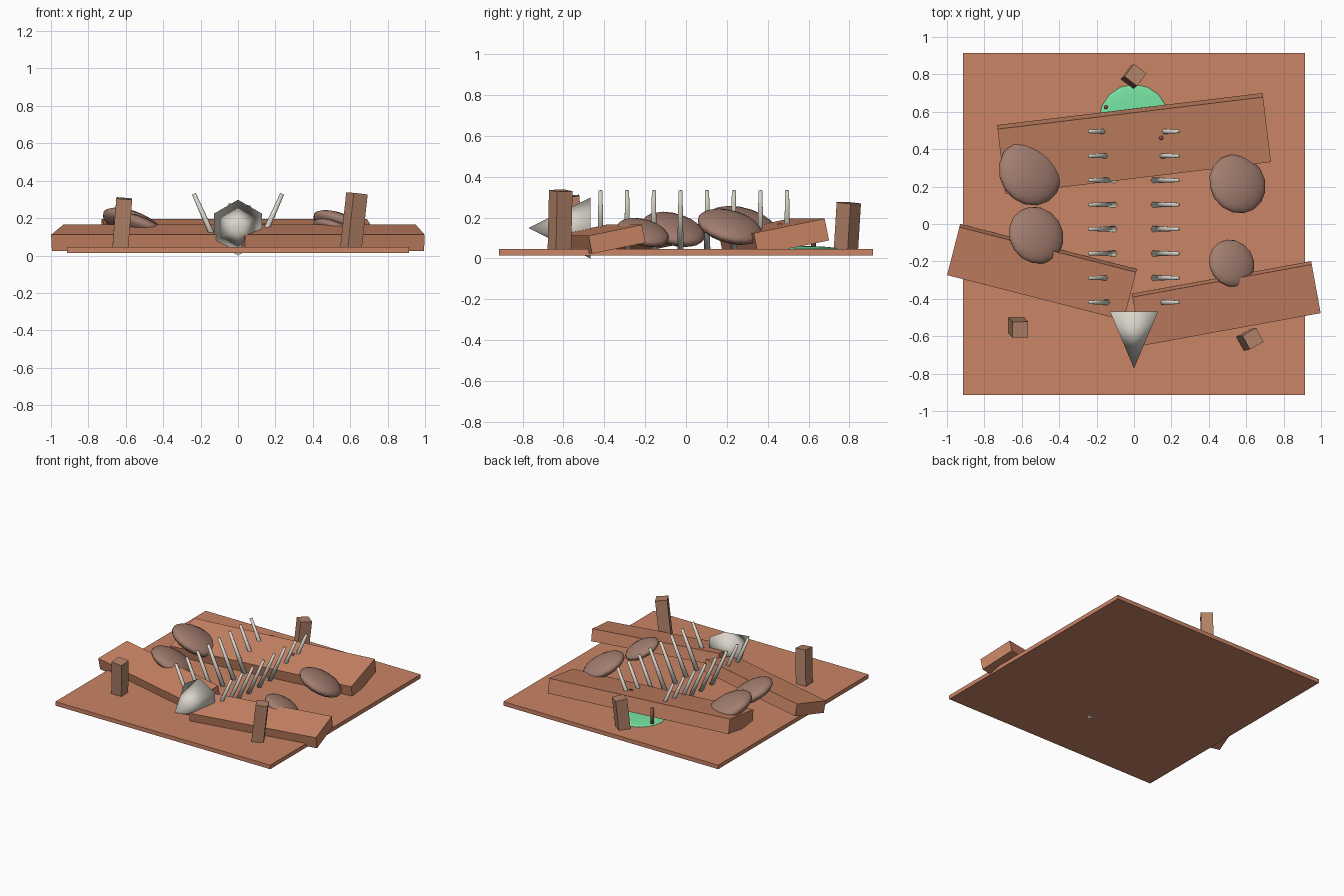
import bpy, math
from mathutils import Vector, Matrix, Euler

if "Cube" in bpy.data.objects:
    bpy.data.objects.remove(bpy.data.objects["Cube"])

def material(name, r, g, b):
    lin = lambda c: ((c / 255 + 0.055) / 1.055) ** 2.4
    m = bpy.data.materials.new(name)
    m.diffuse_color = (lin(r), lin(g), lin(b), 1)
    m.use_nodes = True
    m.node_tree.nodes["Principled BSDF"].inputs["Base Color"].default_value = m.diffuse_color
    return m

CLAY = material("clay orange", 202, 133, 101)
WOOD = material("weathered wood", 178, 130, 104)
HIDE = material("dusty brown", 162, 125, 111)
BONE = material("bone", 218, 213, 202)
GREEN = material("bright green", 118, 226, 162)
RUST = material("rust brown", 140, 82, 66)

def finish(name, mat, matrix, smooth=False):
    ob = bpy.context.object
    ob.name = name
    ob.matrix_world = matrix
    ob.data.materials.append(mat)
    if smooth:
        bpy.ops.object.shade_smooth()
    return ob

def box(name, mat, size, loc, rot):
    bpy.ops.mesh.primitive_cube_add(size=1)
    m = Matrix.Translation(loc) @ Euler(rot).to_matrix().to_4x4() @ Matrix.Diagonal((*size, 1))
    return finish(name, mat, m)

def tapered(name, mat, a, b, r1, r2, sides, spin=0, smooth=True):
    # cone or rod running from point a to point b
    a, b = Vector(a), Vector(b)
    bpy.ops.mesh.primitive_cone_add(vertices=sides, radius1=r1, radius2=r2, depth=(b - a).length)
    q = (b - a).to_track_quat('Z', 'Y').to_matrix().to_4x4()
    return finish(name, mat, Matrix.Translation((a + b) / 2) @ q @ Matrix.Rotation(spin, 4, 'Z'), smooth)

def disc(name, mat, loc, normal, r, h):
    # flattened sphere facing along normal
    bpy.ops.mesh.primitive_uv_sphere_add(segments=16, ring_count=10, radius=1)
    q = Vector(normal).to_track_quat('Z', 'Y').to_matrix().to_4x4()
    return finish(name, mat, Matrix.Translation(loc) @ q @ Matrix.Diagonal((r, r, h, 1)), True)

# ground plate
box("ground_plate", CLAY, (1.83, 1.83, 0.031), (0, 0, 0.03), (0, 0, 0))

# tilted slabs
box("back_slab", CLAY, (1.43, 0.357, 0.109), (0, 0.43, 0.106), (0.2, 0, 0.12))
box("left_slab", CLAY, (0.975, 0.27, 0.09), (-0.492, -0.257, 0.094), (0.2, 0, -0.25))
box("right_slab", CLAY, (0.975, 0.27, 0.09), (0.493, -0.425, 0.094), (0.2, 0, 0.18))

# half-buried leaning shells
for i, (x, y, z, r) in enumerate([(-0.555, 0.275, 0.158, 0.182), (-0.523, -0.06, 0.142, 0.158),
                                  (0.553, 0.215, 0.155, 0.163), (0.522, -0.21, 0.127, 0.131)]):
    disc(f"shell_{i + 1}", HIDE, (x, y, z), (0.38, 0.24, 0.89), r, 0.35 * r)

# rib cage
for i in range(8):
    y = 0.495 - 0.1305 * i
    for side, s in (("left", -1), ("right", 1)):
        tapered(f"rib_{side}_{i + 1}", BONE, (s * 0.105, y, 0.035), (s * 0.236, y, 0.33),
                0.018, 0.011, 6)

# six-sided skull with its tip to the front
bpy.ops.mesh.primitive_cone_add(vertices=6, radius1=0.149, radius2=0, depth=0.305)
finish("skull", BONE, Matrix.Translation((0, -0.6195, 0.149)) @ Matrix.Rotation(math.pi / 2, 4, 'X'), True)

# leaning posts: bottom, top, yaw
posts = [((-0.63, -0.54, 0.03), (-0.608, -0.565, 0.305), 0),
         ((0.603, -0.62, 0.03), (0.636, -0.613, 0.332), 0.5),
         ((-0.012, 0.782, 0.03), (0.008, 0.797, 0.272), -0.65)]
for i, (a, b, yaw) in enumerate(posts):
    a, b = Vector(a), Vector(b)
    bpy.ops.mesh.primitive_cube_add(size=1)
    q = Vector((0, 0, 1)).rotation_difference(b - a).to_matrix().to_4x4()
    finish(f"post_{i + 1}", WOOD, Matrix.Translation((a + b) / 2) @ q @ Matrix.Rotation(yaw, 4, 'Z')
           @ Matrix.Diagonal((0.085, 0.085, (b - a).length, 1)))

# green pool and its two stalks
disc("pool", GREEN, (0, 0.56, 0.045), (0, 0, 1), 0.187, 0.016)
for i, (x, y) in enumerate([(-0.15, 0.625), (0.145, 0.46)]):
    tapered(f"stalk_{i + 1}", RUST, (x, y, 0.04), (x, y, 0.17), 0.012, 0.012, 8)
